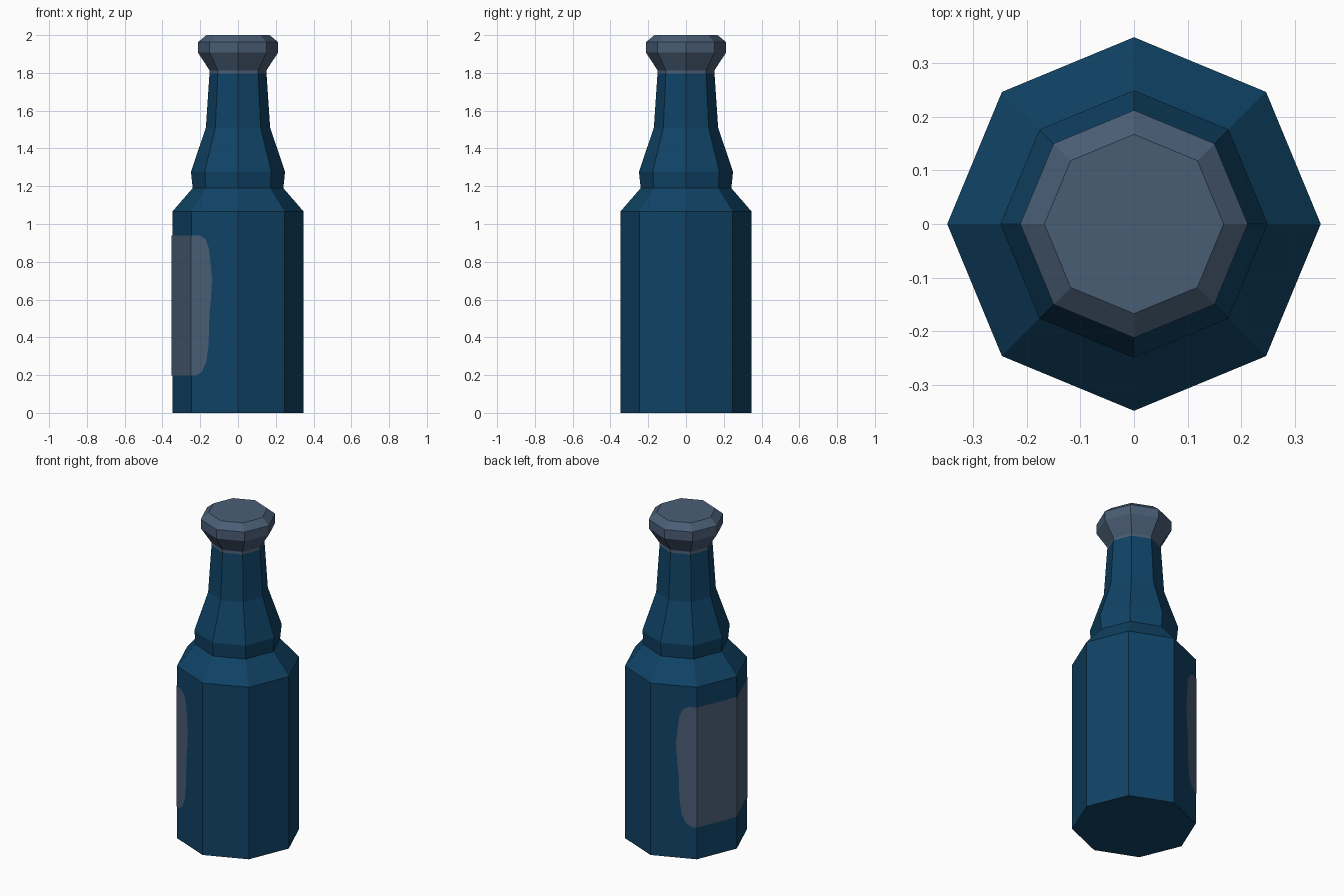
import bpy, math

if "Cube" in bpy.data.objects:
    bpy.data.objects.remove(bpy.data.objects["Cube"])

SIDES = 8
R = 0.348  # body radius


def material(name, rgb):
    m = bpy.data.materials.new(name)
    m.diffuse_color = (*rgb, 1)
    m.use_nodes = True
    m.node_tree.nodes["Principled BSDF"].inputs["Base Color"].default_value = m.diffuse_color
    return m


blue = material("dark blue glass", (0.005, 0.056, 0.132))
grey = material("slate grey", (0.068, 0.110, 0.178))


def add_mesh(name, verts, faces, mat):
    me = bpy.data.meshes.new(name)
    me.from_pydata(verts, [], faces)
    me.materials.append(mat)
    me.update()
    ob = bpy.data.objects.new(name, me)
    bpy.context.collection.objects.link(ob)
    return ob


def lathe(name, profile, mat, bottom=False, top=False):
    """Eight-sided turned shape from (radius, height) pairs."""
    verts, faces = [], []
    for r, z in profile:
        for i in range(SIDES):
            a = math.tau * i / SIDES
            verts.append((r * math.cos(a), r * math.sin(a), z))
    for k in range(len(profile) - 1):
        for i in range(SIDES):
            j = (i + 1) % SIDES
            b = k * SIDES
            faces.append((b + i, b + j, b + SIDES + j, b + SIDES + i))
    if bottom:
        faces.append(tuple(reversed(range(SIDES))))
    if top:
        n = (len(profile) - 1) * SIDES
        faces.append(tuple(range(n, n + SIDES)))
    return add_mesh(name, verts, faces, mat)


# Bottle body, shoulder and neck
lathe("bottle", [(R, 0), (R, 1.065), (0.24, 1.19), (0.249, 1.277),
                 (0.17, 1.51), (0.151, 1.797)], blue, bottom=True)

# Cap with a short grey collar below it
lathe("cap", [(0.151, 1.797), (0.15, 1.813), (0.212, 1.907),
              (0.212, 1.963), (0.167, 2.0)], grey, top=True)

# Label wrapped round the left side: two full facets, two rounded ends
RL = R + 0.003
Z0, Z1 = 0.197, 0.94
d = RL * math.sqrt(0.5)
# rounded outline of an end: (x, z) from bottom to top
edge = [(-0.222, 0.197), (-0.190, 0.22), (-0.168, 0.27), (-0.156, 0.36),
        (-0.152, 0.50), (-0.142, 0.62), (-0.138, 0.71), (-0.146, 0.80),
        (-0.154, 0.87), (-0.172, 0.92), (-0.202, 0.94)]


def on_end(x, z, s):
    y = RL + (RL - d) * x / d
    return (x, s * y, z)


verts, faces = [], []
for s in (-1, 1):
    n = len(verts)
    verts += [(-RL, 0, Z0), (-RL, 0, Z1), (-d, s * d, Z1), (-d, s * d, Z0)]
    verts += [on_end(x, z, s) for x, z in edge]
    full = (n, n + 1, n + 2, n + 3)
    end = (n + 3, *range(n + 4, n + 4 + len(edge)), n + 2)
    if s < 0:
        faces += [tuple(reversed(full)), end]
    else:
        faces += [full, tuple(reversed(end))]
label = add_mesh("label", verts, faces, grey)
# make every label face point outward
for p in label.data.polygons:
    if p.normal.x * p.center.x + p.normal.y * p.center.y < 0:
        p.flip()
label.data.update()
